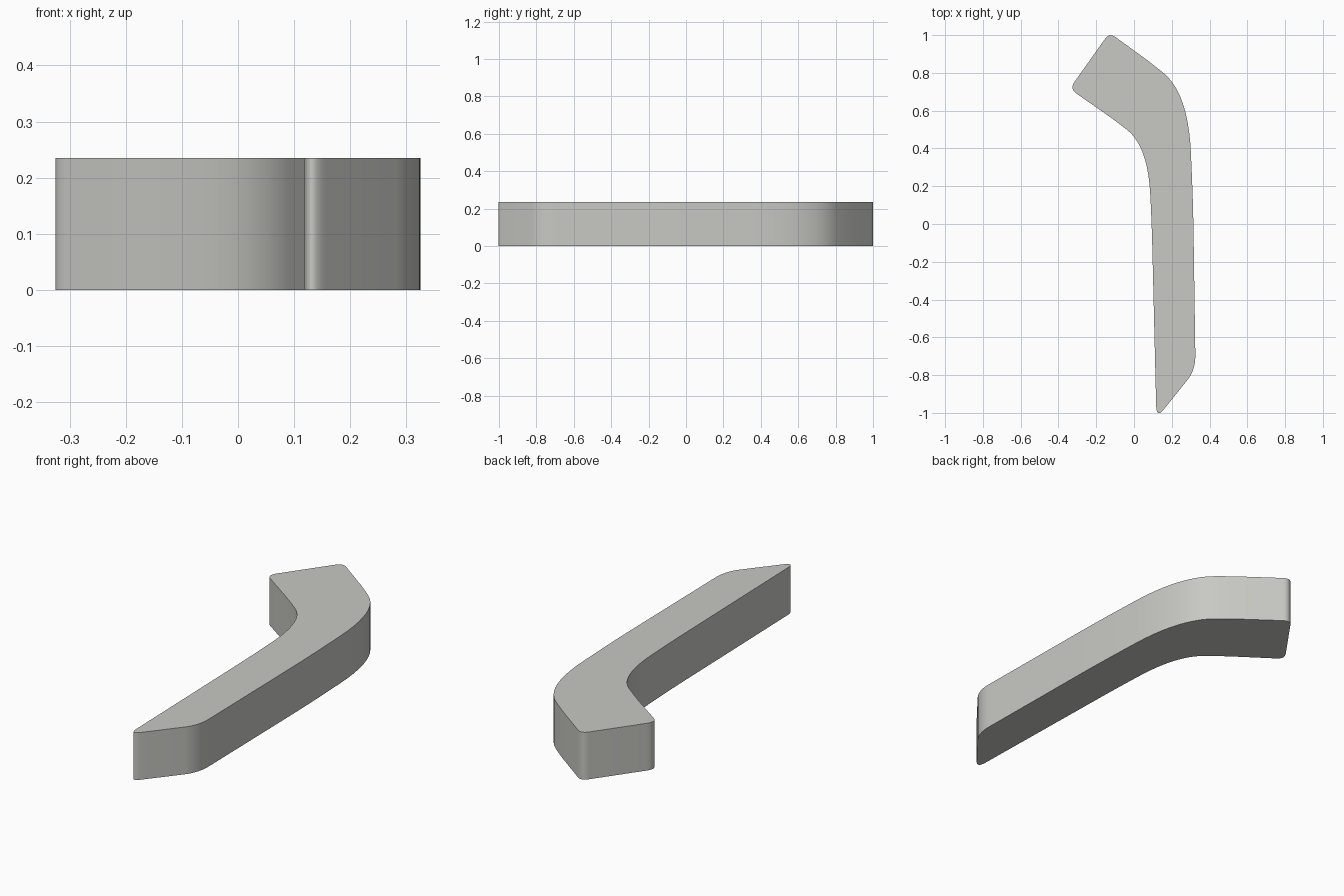
import bpy, bmesh
from mathutils import Vector

if "Cube" in bpy.data.objects:
    bpy.data.objects.remove(bpy.data.objects["Cube"])

HEIGHT = 0.235

# Outline corners: x, y, rounding length before and after the corner
CORNERS = [
    (0.119, -1.03, 0.07, 0.06),    # pointed lower end
    (0.326, -0.772, 0.07, 0.08),   # lower right shoulder
    (0.313, 0.10, 0.15, 0.15),     # slight bow of the long edge
    (0.288, 0.692, 0.32, 0.17),    # outer bend
    (0.09, 0.853, 0.06, 0.06),
    (-0.13, 1.013, 0.04, 0.04),    # upper tip
    (-0.341, 0.716, 0.05, 0.04),   # upper left corner
    (-0.12, 0.562, 0.06, 0.06),
    (0.073, 0.415, 0.14, 0.26),    # inner bend
    (0.094, 0.00, 0.12, 0.15),
]


def rounded_outline(corners, steps=10):
    """Replace each corner by a smooth quadratic arc."""
    points = []
    for i, (x, y, before, after) in enumerate(corners):
        c = Vector((x, y))
        prev = Vector(corners[i - 1][:2])
        nxt = Vector(corners[(i + 1) % len(corners)][:2])
        a = c + (prev - c).normalized() * before
        b = c + (nxt - c).normalized() * after
        for k in range(steps + 1):
            t = k / steps
            points.append(a * (1 - t) ** 2 + c * 2 * t * (1 - t) + b * t * t)
    return points


# Angled bar: outline extruded straight up
bm = bmesh.new()
base = bm.faces.new([bm.verts.new((p.x, p.y, 0)) for p in rounded_outline(CORNERS)])
top = bmesh.ops.extrude_face_region(bm, geom=[base], use_keep_orig=True)
bmesh.ops.translate(bm, vec=(0, 0, HEIGHT),
                    verts=[v for v in top["geom"] if isinstance(v, bmesh.types.BMVert)])
bmesh.ops.recalc_face_normals(bm, faces=bm.faces)
mesh = bpy.data.meshes.new("angled_bar")
bm.to_mesh(mesh)
bm.free()

grey = bpy.data.materials.new("warm grey")
grey.diffuse_color = (0.58, 0.58, 0.55, 1)
grey.use_nodes = True
grey.node_tree.nodes["Principled BSDF"].inputs["Base Color"].default_value = grey.diffuse_color
mesh.materials.append(grey)

bar = bpy.data.objects.new("angled_bar", mesh)
bpy.context.collection.objects.link(bar)
bpy.context.view_layer.objects.active = bar
bar.select_set(True)
bpy.ops.object.shade_smooth_by_angle()
